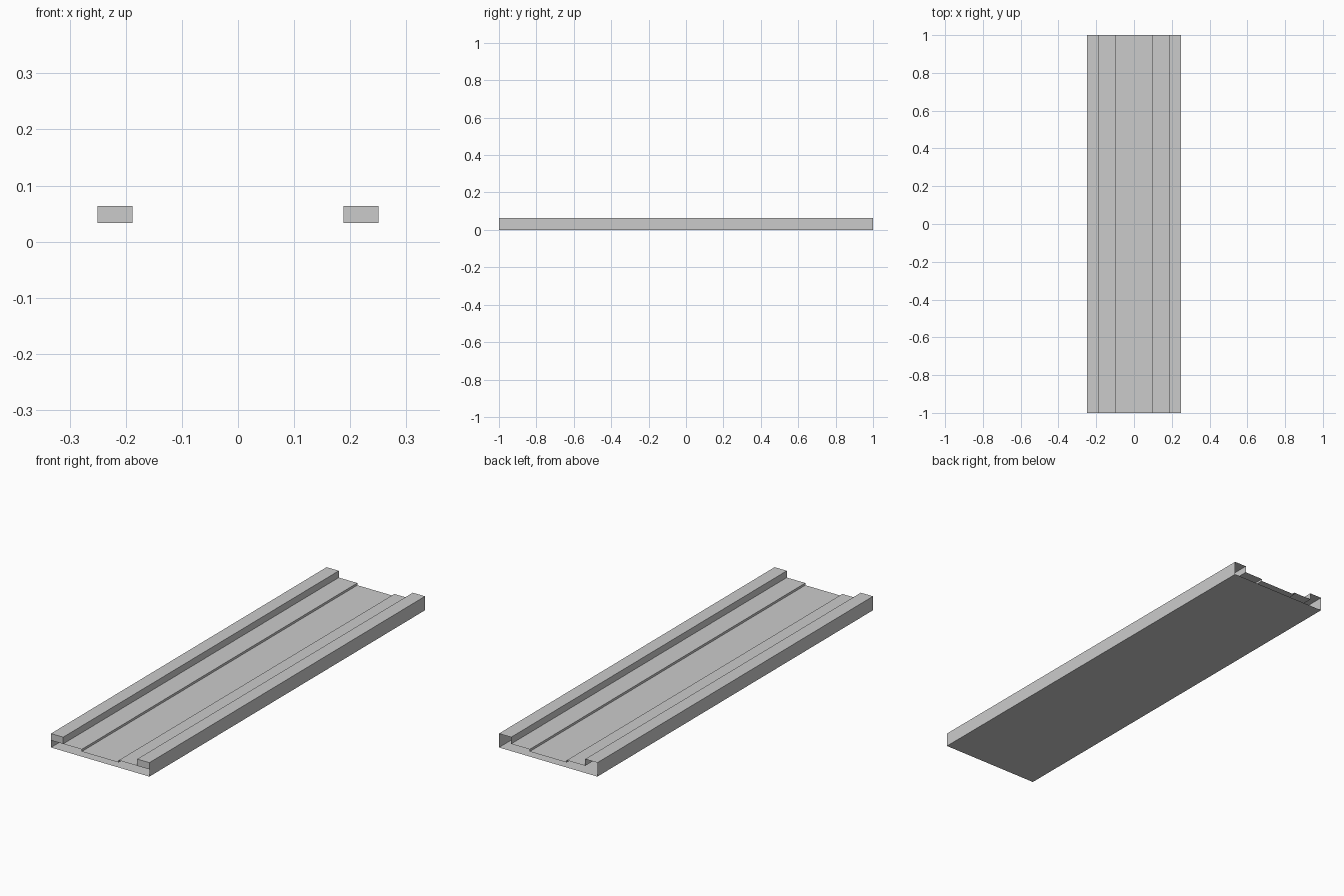
import bpy
import bmesh

LENGTH = 2.0
HALF_WIDTH = 0.25
KERB_INNER = 0.188
STEP_X = 0.094
KERB_TOP = 0.064
SHELF_Z = 0.033
FLOOR_Z = 0.023

cube = bpy.data.objects.get("Cube")
if cube:
    bpy.data.objects.remove(cube, do_unlink=True)

grey = bpy.data.materials.new("light_grey")
grey.use_nodes = True
colour = (0.6, 0.6, 0.6, 1.0)
grey.diffuse_color = colour
shader = next(n for n in grey.node_tree.nodes if n.type == "BSDF_PRINCIPLED")
shader.inputs["Base Color"].default_value = colour
shader.inputs["Roughness"].default_value = 0.8


def add_object(name, bm):
    mesh = bpy.data.meshes.new(name)
    bm.to_mesh(mesh)
    bm.free()
    mesh.materials.append(grey)
    obj = bpy.data.objects.new(name, mesh)
    bpy.context.collection.objects.link(obj)
    return obj


# Hollow open-ended deck: closed profile swept from front to back
half = [(HALF_WIDTH, 0), (HALF_WIDTH, KERB_TOP), (KERB_INNER, KERB_TOP),
        (KERB_INNER, SHELF_Z), (STEP_X, SHELF_Z), (STEP_X, FLOOR_Z)]
profile = half + [(-x, z) for x, z in reversed(half)]
bm = bmesh.new()
front = [bm.verts.new((x, -LENGTH / 2, z)) for x, z in profile]
back = [bm.verts.new((x, LENGTH / 2, z)) for x, z in profile]
for i in range(len(profile)):
    j = (i + 1) % len(profile)
    bm.faces.new((front[i], back[i], back[j], front[j]))
bmesh.ops.recalc_face_normals(bm, faces=bm.faces)
add_object("walkway_deck", bm)

# Front caps on the raised kerbs
for name, side in (("left_kerb_cap", 1), ("right_kerb_cap", -1)):
    bm = bmesh.new()
    corners = [(KERB_INNER, SHELF_Z), (HALF_WIDTH, SHELF_Z),
               (HALF_WIDTH, KERB_TOP), (KERB_INNER, KERB_TOP)]
    if side < 0:
        corners.reverse()
    bm.faces.new([bm.verts.new((side * x, -LENGTH / 2, z)) for x, z in corners])
    add_object(name, bm)
